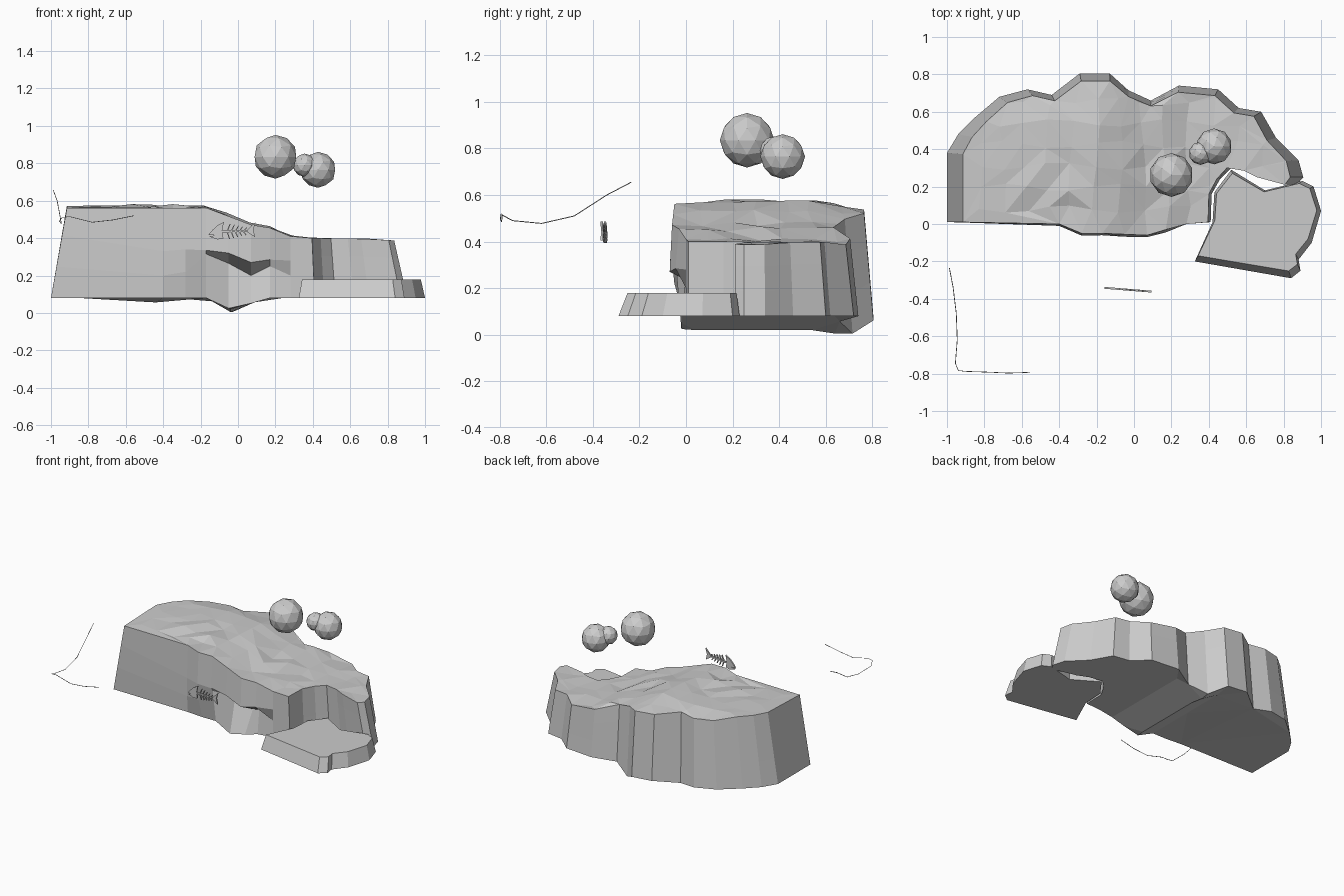
import bpy, bmesh
from math import sin, cos, pi
from mathutils import Vector
from mathutils.geometry import delaunay_2d_cdt

if "Cube" in bpy.data.objects:
    bpy.data.objects.remove(bpy.data.objects["Cube"])


def finish(name, bm):
    bmesh.ops.remove_doubles(bm, verts=bm.verts, dist=1e-4)
    bmesh.ops.recalc_face_normals(bm, faces=bm.faces)
    me = bpy.data.meshes.new(name)
    bm.to_mesh(me)
    bm.free()
    ob = bpy.data.objects.new(name, me)
    bpy.context.collection.objects.link(ob)
    return ob


def lerp_table(table, x):
    for (a, za), (b, zb) in zip(table, table[1:]):
        if x <= b:
            return za + (zb - za) * max(0, (x - a) / (b - a))
    return table[-1][1]


# Height of the rock's top and underside
def top_z(x, y):
    z = lerp_table([(-1, .56), (-.17, .562), (.1, .46), (.17, .455),
                    (.28, .41), (.4, .4), (.75, .395), (.9, .38)], x)
    return z - .03 * max(0, (y - .6) / .2) + (.012 if .1 < y < .6 and x < 0 else 0)


def base_z(x, y):
    z = lerp_table([(-1, .08), (-.6, .08), (-.17, .08), (-.04, .02), (.17, .08), (1, .08)], x)
    if y > .6:
        z -= .025 * max(0, 1 - abs(x + .45) / .2) + .018 * max(0, 1 - abs(x + .03) / .06)
    return max(z, 0)


# Rock outline: back and right edge down to the notch, then the front face
back = [(-1, .01), (-1, .38), (-.94, .48), (-.85, .57), (-.72, .68), (-.57, .72), (-.44, .69),
        (-.29, .805), (-.13, .805), (-.03, .715), (.09, .66), (.24, .74), (.45, .72),
        (.56, .62), (.68, .60), (.76, .46), (.88, .34), (.905, .25), (.87, .21),
        (.70, .25), (.62, .285), (.52, .30), (.46, .24), (.415, .16), (.41, .01)]
# Front columns: x, base y, recess (y, z), lip (y, z), top y
front = [(.28, 0, .0, .20, .0, .28, 0), (.17, -.02, .0, .25, -.045, .285, -.03),
         (.07, -.02, .07, .20, -.07, .27, -.06), (-.05, -.02, .04, .265, -.068, .32, -.055),
         (-.17, -.01, -.045, .315, -.06, .335, -.05), (-.28, -.01, -.05, .22, -.062, .34, -.05),
         (-.40, 0, -.01, .20, -.01, .33, 0)]
columns = []
for x, y in back:
    tx = x - .085 * x * abs(x)
    ty = y - .04 * max(0, (y - .3) / .5)
    a, b = Vector((x, y, base_z(x, y))), Vector((tx, ty, top_z(tx, ty)))
    columns.append([a, a.lerp(b, .35), a.lerp(b, .7), b])
for x, y0, y1, z1, y2, z2, y3 in front:
    columns.append([Vector((x, y0, base_z(x, y0))), Vector((x, y1, z1)),
                    Vector((x, y2, z2)), Vector((x, y3, top_z(x, y3)))])

bm = bmesh.new()
n = len(columns)
for i in range(n):
    a, b = columns[i], columns[(i + 1) % n]
    for k in range(3):
        bm.faces.new([bm.verts.new(p) for p in (a[k], b[k], b[k + 1], a[k + 1])])


def cap(level, inner, height):
    rim = [c[level] for c in columns]
    pts = [Vector((p.x, p.y)) for p in rim] + [Vector(p) for p in inner]
    edges = [(i, (i + 1) % n) for i in range(n)]
    co, _, faces, orig, _, _ = delaunay_2d_cdt(pts, edges, [], 1, 1e-5)
    pos = []
    for p, o in zip(co, orig):
        edge = [j for j in o if j < n]
        pos.append(rim[edge[0]] if edge else Vector((p.x, p.y, height(p.x, p.y))))
    for f in faces:
        bm.faces.new([bm.verts.new(pos[j]) for j in f])


grid = [(-.83 + .125 * i + .02 * sin(7 * j + i), .08 + .115 * j + .02 * sin(5 * i + 3 * j))
        for i in range(14) for j in range(6)]
cap(3, grid, lambda x, y: top_z(x, y) + .01 * sin(31 * x + 3) * sin(23 * y))
cap(0, [(x, .04 + .1 * j) for x in (-.17, -.04, .17) for j in range(7)], base_z)
for v in [v for v in bm.verts if not v.link_faces]:
    bm.verts.remove(v)
finish("rock", bm)


# Prism between two loops of points
def prism(bm, low, high):
    lo, hi = [bm.verts.new(p) for p in low], [bm.verts.new(p) for p in high]
    m = len(lo)
    bm.faces.new(lo[::-1])
    bm.faces.new(hi)
    for i in range(m):
        bm.faces.new((lo[i], lo[(i + 1) % m], hi[(i + 1) % m], hi[i]))


# Low step slab at the front right
slab = [(.325, -.2), (.84, -.29), (.89, -.25), (.88, -.19), (.95, -.1), (1, .07),
        (.96, .2), (.9, .23), (.7, .18), (.52, .29), (.43, .17), (.42, .01)]
bm = bmesh.new()
prism(bm, [(x, y, .08) for x, y in slab],
      [(.62 + (x - .62) * .94, .1 + (y - .1) * .9, .18) for x, y in slab])
finish("step_slab", bm)

# Three faceted balls
for name, c, r in (("large_ball", (.2, .262, .835), .117),
                   ("medium_ball", (.428, .415, .765), .096),
                   ("small_ball", (.355, .378, .79), .062)):
    bpy.ops.mesh.primitive_ico_sphere_add(subdivisions=2, radius=r, location=c)
    bpy.context.object.name = name

# Fish skeleton: flat bones in a slightly turned plane
bm = bmesh.new()


def bone(pts, t=.005):
    plane = lambda x: -.354 - .08 * x
    prism(bm, [(x, plane(x) - t, z) for x, z in pts], [(x, plane(x) + t, z) for x, z in pts])


def bar(a, b, w):
    a, b = Vector(a), Vector(b)
    d = (b - a).normalized() * w
    s = Vector((-d.y, d.x))
    bone([a - s, b - s * .6, b + s * .6, a + s])


bone([(-.155, .408), (-.11, .393), (-.078, .398), (-.085, .44), (-.075, .487),
      (-.11, .468), (-.135, .445), (-.158, .418), (-.125, .415)])
bar((-.085, .435), (.06, .438), .005)
for i in range(5):
    x, h = -.055 + .022 * i, .04 - .005 * i
    bar((x - .004, .436), (x + .014, .436 + h), .0035)
    bar((x - .004, .436), (x + .010, .436 - h), .0035)
bone([(.05, .432), (.092, .405), (.082, .445), (.094, .486), (.05, .444)])
finish("fish_bones", bm)

# Thin bent line
cu = bpy.data.curves.new("thin_line", 'CURVE')
cu.dimensions = '3D'
cu.bevel_depth = .002
cu.bevel_resolution = 0
path = [(-.987, -.235, .655), (-.967, -.34, .6), (-.95, -.48, .51), (-.945, -.62, .478),
        (-.955, -.745, .49), (-.94, -.783, .511), (-.9, -.788, .515), (-.78, -.792, .485),
        (-.67, -.797, .497), (-.555, -.793, .52)]
sp = cu.splines.new('POLY')
sp.points.add(len(path) - 1)
for p, c in zip(sp.points, path):
    p.co = (*c, 1)
bpy.context.collection.objects.link(bpy.data.objects.new("thin_line", cu))
